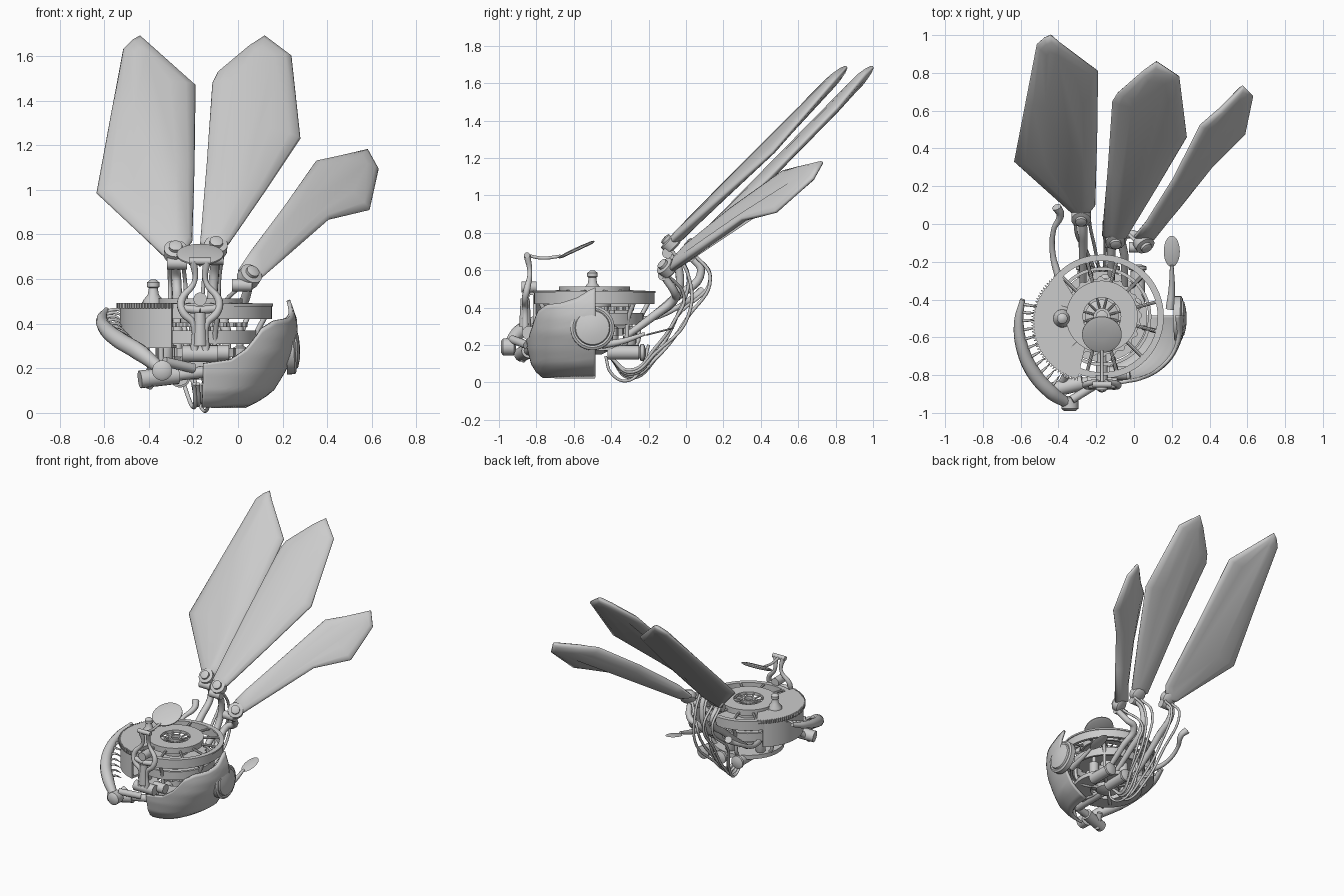
import bpy, bmesh, math
from mathutils import Vector as V

if "Cube" in bpy.data.objects:
    bpy.data.objects.remove(bpy.data.objects["Cube"])

CX, CY = -0.17, -0.49  # centre of the round head mechanism


def add(name, verts, faces, smooth=40):
    me = bpy.data.meshes.new(name)
    me.from_pydata([tuple(v) for v in verts], [], faces)
    bm = bmesh.new()
    bm.from_mesh(me)
    bmesh.ops.recalc_face_normals(bm, faces=bm.faces)
    bm.to_mesh(me)
    bm.free()
    ob = bpy.data.objects.new(name, me)
    bpy.context.collection.objects.link(ob)
    finish(ob, smooth)
    return ob


def finish(ob, angle=40):
    bpy.ops.object.select_all(action='DESELECT')
    ob.select_set(True)
    bpy.context.view_layer.objects.active = ob
    bpy.ops.object.shade_smooth_by_angle(angle=math.radians(angle))


def lathe(name, p, axis, prof, n=28, sx=1.0):
    """Revolve (radius, height) profile around axis at p."""
    q = V(axis).to_track_quat('Z', 'Y')
    vs, fs = [], []
    for r, h in prof:
        for i in range(n):
            a = 2 * math.pi * i / n
            vs.append(V(p) + q @ V((r * math.cos(a) * sx, r * math.sin(a), h)))
    for k in range(len(prof) - 1):
        for i in range(n):
            j = (i + 1) % n
            fs.append((k*n + i, k*n + j, k*n + n + j, k*n + n + i))
    fs += [tuple(range(n)), tuple(range((len(prof) - 1) * n, len(prof) * n))]
    return add(name, vs, fs)


def rod(name, a, b, r, r2=None, n=16):
    d = V(b) - V(a)
    return lathe(name, a, d, [(r, 0), (r if r2 is None else r2, d.length)], n)


def tube(name, pts, r, radii=None):
    cu = bpy.data.curves.new(name, 'CURVE')
    cu.dimensions, cu.bevel_depth = '3D', r
    cu.bevel_resolution, cu.resolution_u, cu.use_fill_caps = 3, 8, True
    sp = cu.splines.new('BEZIER')
    sp.bezier_points.add(len(pts) - 1)
    for i, (bp, p) in enumerate(zip(sp.bezier_points, pts)):
        bp.co = p
        bp.handle_left_type = bp.handle_right_type = 'AUTO'
        bp.radius = radii[i] if radii else 1
    ob = bpy.data.objects.new(name, cu)
    bpy.context.collection.objects.link(ob)
    bpy.ops.object.select_all(action='DESELECT')
    ob.select_set(True)
    bpy.context.view_layer.objects.active = ob
    bpy.ops.object.convert(target='MESH')
    finish(bpy.context.object)


def arc(name, c, r0, r1, z0, z1, a0=0, a1=360, n=64, tooth=0):
    """Flat band or sector; tooth adds a square-toothed outer rim."""
    full = a1 - a0 >= 360
    m = n if full else n + 1
    vs, fs = [], []
    for i in range(m):
        a = math.radians(a0 + (a1 - a0) * i / n)
        ro = r1 + (tooth if i % 4 < 2 else 0)
        for r, z in ((r0, z0), (ro, z0), (ro, z1), (r0, z1)):
            vs.append((c[0] + r * math.cos(a), c[1] + r * math.sin(a), z))
    for i in range(n):
        j = (i + 1) % m
        fs += [(4*i + k, 4*i + (k+1) % 4, 4*j + (k+1) % 4, 4*j + k) for k in range(4)]
    if not full:
        fs += [(0, 1, 2, 3), (4*n, 4*n + 1, 4*n + 2, 4*n + 3)]
    return add(name, vs, fs, 30)


def blade(name, base, tip, outline):
    """Thin lens-shaped ear blade with its hinge."""
    o = [V(p) for p in outline]
    base, tip, m = V(base), V(tip), len(o)
    nrm = sum((o[i].cross(o[(i + 1) % m]) for i in range(m)), V()).normalized()
    if nrm.z < 0:
        nrm = -nrm
    ax = tip - base
    mid = [base + ax * min(.88, max(.08, (p - base).dot(ax) / ax.length_squared)) for p in o]
    rings = [[p.lerp(c, f) + nrm * t for p, c in zip(o, mid)]
             for f, t in ((.55, .03), (.2, .02), (.03, .009), (0, 0), (.03, -.009), (.2, -.02), (.55, -.03))]
    vs = [p for r in rings for p in r]
    fs = [(k*m + i, k*m + (i+1) % m, k*m + m + (i+1) % m, k*m + m + i)
          for k in range(6) for i in range(m)]
    fs += [tuple(range(m)), tuple(range(6*m, 7*m))]
    add(name, vs, fs, 75)
    lathe(name + "_hinge", base - nrm * .03, nrm,
          [(.04, 0), (.052, .01), (.052, .055), (.03, .06), (.03, .075), (.018, .08)])
    low = base - ax.normalized() * .05 - nrm * .02
    rod(name + "_clamp", low - V((.045, 0, 0)), low + V((.045, 0, 0)), .028)


# Three large ear blades
A, B, C = (-.28, .04, .72), (-.10, -.08, .74), (.05, -.10, .61)
blade("left_blade", A, (-.44, 1, 1.69), [
    (-.33, .06, .70), (-.635, .33, .985), (-.575, .64, 1.31), (-.515, .95, 1.63),
    (-.475, .985, 1.67), (-.44, 1, 1.69), (-.395, .96, 1.65), (-.19, .81, 1.47),
    (-.195, .45, 1.10), (-.205, .10, .77), (-.26, .03, .70)])
blade("middle_blade", B, (.12, .86, 1.69), [
    (-.17, -.06, .76), (-.14, .28, 1.12), (-.115, .65, 1.48), (-.09, .69, 1.53),
    (.05, .81, 1.645), (.12, .86, 1.69), (.24, .78, 1.60), (.28, .46, 1.23),
    (.12, .19, .99), (-.04, -.07, .76), (-.10, -.10, .73)])
blade("right_blade", C, (.58, .73, 1.18), [
    (.0, -.07, .64), (.06, 0, .73), (.21, .24, .93), (.35, .52, 1.13), (.45, .60, 1.15),
    (.58, .73, 1.18), (.63, .68, 1.09), (.59, .48, .91), (.41, .30, .87),
    (.25, .10, .73), (.10, -.08, .60)])

# Curved arms and thin cables that carry the blades
for i, (p, x) in enumerate(((A, -.27), (B, -.12), (C, -.05))):
    x0, y0, z0 = p
    tube(f"blade_arm_{i}", [(x0, y0 - .02, z0 - .04), (x0 * .6 + x * .4, y0 + .04, z0 - .13),
         (x, -.06, .45), (x, -.18, .35), (x, -.33, .24)], .022, [.9, 1, 1.1, 1, .8])
    for s in (-1, 1)[:2 if i < 2 else 1]:
        xs = x + s * .035
        tube(f"blade_cable_{i}_{s}", [(x0 + s * .03, y0, z0 - .03), (xs, y0 + .09, z0 - .16),
             (xs, -.02 + .03 * s, .35), (xs * .6 - .06, -.16, .13 + .03 * i),
             (xs * .25 - .12, -.30, .03 + .02 * i + .005 * s), (xs * .25 - .12, -.40, .13)], .009)
tube("low_cable", [(-.2, -.2, .2), (-.18, -.24, .07), (-.15, -.32, .008), (-.13, -.4, .05), (-.13, -.43, .14)], .008)

# Round drum: rings, spoked wheel and hub
c = (CX, CY)
arc("upper_ring", c, .300, .322, .42, .48)
arc("wheel_rim", c, .295, .328, .478, .49)
arc("lower_ring", c, .245, .262, .31, .37)
arc("inner_disc", c, .10, .19, .49, .512)
arc("inner_disc_lip", c, .175, .19, .47, .49)
arc("hub_ring", c, .03, .045, .47, .51, n=24)
arc("base_ring", c, .12, .24, .17, .20)
arc("core_gear", c, .05, .15, .25, .29, n=64, tooth=.012)
arc("core_gear_upper", c, .05, .20, .385, .405, n=96, tooth=.012)
lathe("core_column", (CX, CY, .15), (0, 0, 1),
      [(.04, 0), (.08, .02), (.08, .10), (.05, .12), (.05, .24), (.09, .25), (.09, .31), (.03, .34)])
for i in range(12):
    a = math.radians(30 * i + 15)
    d = V((math.cos(a), math.sin(a), 0))
    o = V((CX, CY, 0))
    rod(f"spoke_{i}", o + d*.185 + V((0, 0, .485)), o + d*.31 + V((0, 0, .48)), .009, n=8)
    rod(f"hub_spoke_{i}", o + d*.04 + V((0, 0, .49)), o + d*.11 + V((0, 0, .50)), .006, n=8)
    if i % 2:
        tube(f"rib_{i}", [o + d*.30 + V((0, 0, .43)), o + d*.255 + V((0, 0, .34)),
             o + d*.22 + V((0, 0, .19)), o + d*.07 + V((0, 0, .18))], .012)
for i in range(4):
    a = math.radians(20 + 65 * i)
    p = V((CX + .19 * math.cos(a), CY + .19 * math.sin(a), .2))
    lathe(f"motor_{i}", p, (0, 0, 1), [(.03, 0), (.035, .01), (.035, .09), (.015, .1), (.015, .19)], 16)

# Toothed half drum with its knob on the left
g = (-.23, -.525)
arc("toothed_plate", g, .12, .300, .468, .492, 122, 257, 180, .014)
arc("half_drum_wall", g, .285, .300, .29, .47, 130, 257, 40)
arc("half_drum_floor", g, .20, .29, .29, .305, 130, 257, 40)
lathe("knob", (-.38, -.5, .49), (0, 0, 1),
      [(.048, 0), (.045, .015), (.025, .04), (.02, .07), (.028, .075), (.028, .095), (.012, .108)])

# Smooth cheek shell on the right
levels = [(.03, .20, .27), (.06, .26, .305), (.10, .32, .33), (.18, .37, .35), (.27, .415, .36),
          (.35, .43, .36), (.42, .425, .355), (.52, .39, .33)]
tops = [(0, .22), (20, .24), (29, .29), (38, .38), (48, .415), (62, .425), (75, .45), (85, .49), (93, .51)]


def interp(t, x, k=1):
    for a, b in zip(t, t[1:]):
        if x <= b[0]:
            return a[k] + (b[k] - a[k]) * max(0, x - a[0]) / (b[0] - a[0])
    return t[-1][k]


vs, fs, nu, nv = [], [], 40, 18
for i in range(nu + 1):
    th = 2 + i / nu * 89
    t = math.radians(th)
    for j in range(nv + 1):
        z = .03 + j / nv * (interp(tops, th) - .03)
        # slightly boxier than an ellipse
        k = 1 + .05 * math.sin(2 * t) ** 2
        vs.append((CX + k * interp(levels, z) * math.sin(t), CY - k * interp(levels, z, 2) * math.cos(t), z))
for i in range(nu):
    for j in range(nv):
        k = i * (nv + 1) + j
        fs.append((k, k + 1, k + nv + 2, k + nv + 1))
shell = add("cheek_shell", vs, fs, 60)
mod = shell.modifiers.new("thickness", 'SOLIDIFY')
mod.thickness, mod.offset = .018, 0
lathe("ear_cap", (.215, -.5, .29), (1, 0, .05),
      [(.118, 0), (.118, .035), (.105, .043), (.095, .04), (.09, .05), (.05, .06), (.01, .063)], 40)

# Flat paddle behind the right cheek
tube("paddle_stem", [(.19, -.45, .2), (.2, -.34, .22), (.2, -.22, .26)], .014, [1.6, 1.2, .7])
lathe("paddle", (.2, -.145, .27), (0, -.25, 1), [(.06, -.004), (.085, 0), (.06, .006)], 28, .5)

# Slim rear arm on the left
tube("rear_left_arm", [(-.40, -.28, .33), (-.43, -.16, .35), (-.425, -.03, .41), (-.39, .05, .46), (-.41, .09, .49)],
     .017, [1.2, .9, .8, 1.2, 1.5])

# Comb-toothed jaw on the left
jaw = [(-.59, -.40, .46), (-.61, -.52, .42), (-.59, -.66, .375), (-.53, -.79, .325), (-.44, -.89, .27), (-.35, -.95, .20)]
tube("jaw", jaw, .034, [.4, .75, 1, 1.15, 1.15, .8])
for i in range(11):
    f = .2 + i * .37
    k = min(4, int(f))
    p = V(jaw[k]).lerp(V(jaw[k + 1]), f - k)
    d = V((CX - p.x, CY - p.y, 0)).normalized()
    tube(f"jaw_tooth_{i}", [p, p + d * .05 + V((0, 0, .012)), p + d * .095 - V((0, 0, .012))], .009, [1, .8, .2])

# Jaw pivot and pistons at the front
lathe("jaw_pivot", (-.34, -.99, .19), (0, 1, 0), [(.03, 0), (.045, .012), (.045, .07), (.02, .08)])
for i, (a, b, r) in enumerate((((-.44, -.88, .15), (-.27, -.84, .17), .04), ((-.27, -.84, .17), (-.02, -.80, .2), .026),
                               ((-.33, -.93, .23), (-.2, -.85, .2), .022), ((-.40, -.88, .12), (-.36, -.80, .2), .02),
                               ((-.25, -.84, .265), (-.09, -.84, .265), .037), ((-.13, -.79, .27), (-.04, -.79, .27), .035),
                               ((-.17, -.82, .18), (-.17, -.55, .18), .03))):
    rod(f"front_piston_{i}", a, b, r)

# Rear underside cylinders
for i, x in enumerate((-.26, -.12, .02)):
    rod(f"rear_cylinder_{i}", (x, -.42, .16), (x, -.25, .16), .038)
    lathe(f"rear_collar_{i}", (x, -.25, .16), (0, 1, 0), [(.028, 0), (.046, .008), (.046, .025), (.02, .035)])

# Mirror stand and tilted eye mirror
for s in (-1, 1):
    tube(f"stand_leg_{s}", [(CX + s * x, y, z) for x, y, z in (
        (.03, -.85, .68), (.025, -.835, .59), (.085, -.85, .50), (.075, -.86, .45), (.03, -.86, .40), (.025, -.86, .28))],
        .015, [1.2, .8, 1.2, 1.2, 1, 1.2])
    rod(f"stand_strut_{s}", (CX + s * .09, -.85, .47), (CX, -.86, .46), .018)
rod("stand_top", (CX - .05, -.85, .68), (CX + .05, -.85, .68), .016)
rod("stand_hub", (CX, -.88, .51), (CX, -.80, .51), .03)
rod("stand_post", (CX, -.86, .30), (CX, -.86, .45), .032, .024)
tube("mirror_arm", [(CX, -.85, .68), (CX, -.77, .665), (CX, -.67, .675)], .009)
lathe("mirror", (CX, -.585, .71), (0, -.42, .9), [(.09, -.008), (.105, -.003), (.105, .004), (.09, .008), (.03, .011)], 40)
